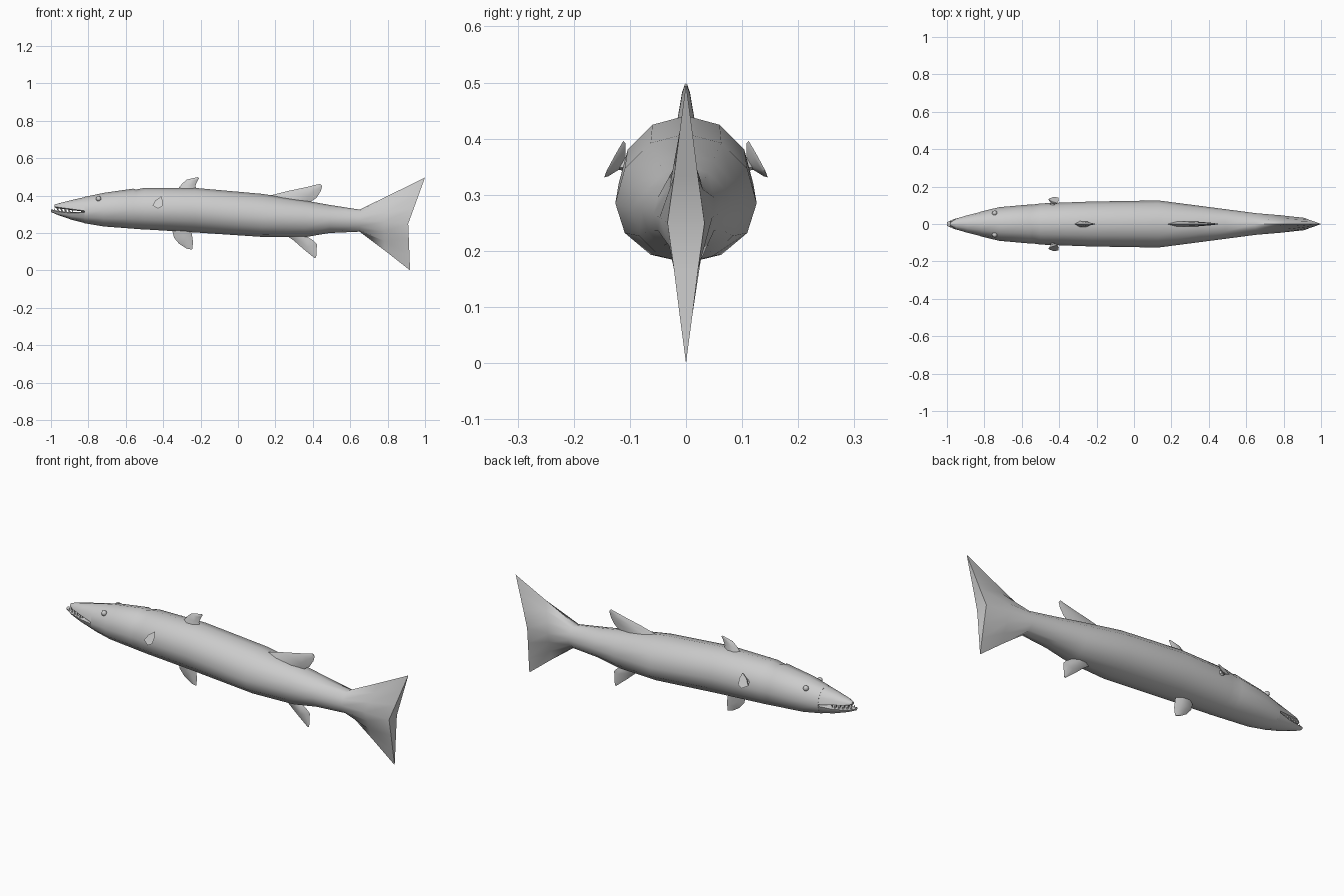
import bpy, bmesh, math
from mathutils import Vector

if "Cube" in bpy.data.objects:
    bpy.data.objects.remove(bpy.data.objects["Cube"])


def finish(name, bm, angle=40):
    bmesh.ops.recalc_face_normals(bm, faces=bm.faces)
    me = bpy.data.meshes.new(name)
    bm.to_mesh(me)
    bm.free()
    ob = bpy.data.objects.new(name, me)
    bpy.context.collection.objects.link(ob)
    bpy.ops.object.select_all(action='DESELECT')
    ob.select_set(True)
    bpy.context.view_layer.objects.active = ob
    bpy.ops.object.shade_smooth_by_angle(angle=math.radians(angle))
    return ob


def loft(name, rings, angle=40):
    """Skin rings of equal count; caps are strips between mirrored points."""
    bm = bmesh.new()
    rows = [[bm.verts.new(p) for p in r] for r in rings]
    n = len(rows[0])
    for a, b in zip(rows, rows[1:]):
        for i in range(n):
            j = (i + 1) % n
            bm.faces.new((a[i], a[j], b[j], b[i]))
    for r in (rows[0], rows[-1]):
        for i in range(n // 2):
            quad = []
            for k in (i, i + 1, n - i - 1, (n - i) % n):
                if r[k] not in quad:
                    quad.append(r[k])
            bm.faces.new(quad)
    return finish(name, bm, angle)


def section(x, top, mid, bottom, half, n=12):
    pts = []
    for i in range(n):
        a = 2 * math.pi * i / n
        c = math.cos(a)
        pts.append((x, half * math.sin(a), mid + c * (top - mid if c > 0 else mid - bottom)))
    return pts


def tail_section(top, mid, bottom, half, n=12):
    """Pointed, swept section; top, mid and bottom are (x, z)."""
    pts = []
    for i in range(n):
        t = 1 - 4 * i / n if i <= n // 2 else -3 + 4 * i / n
        end, u = (top, t) if t >= 0 else (bottom, -t)
        side = 0 if i in (0, n // 2) else (1 if i < n // 2 else -1)
        pts.append((mid[0] + (end[0] - mid[0]) * u,
                    side * (half * (1 - u) ** 1.2 + 0.003),
                    mid[1] + (end[1] - mid[1]) * u))
    return pts


# Body running into the tail fin
body = [section(*s) for s in (
    (-0.82, 0.393, 0.314, 0.252, 0.066),
    (-0.72, 0.414, 0.32, 0.235, 0.090),
    (-0.56, 0.437, 0.325, 0.223, 0.104),
    (-0.545, 0.432, 0.325, 0.221, 0.103),
    (-0.50, 0.441, 0.325, 0.219, 0.110),
    (-0.23, 0.441, 0.32, 0.203, 0.120),
    (0.13, 0.409, 0.285, 0.179, 0.126),
    (0.36, 0.373, 0.275, 0.178, 0.096),
    (0.49, 0.350, 0.272, 0.200, 0.079),
    (0.65, 0.325, 0.266, 0.207, 0.058))]
body.append(tail_section((0.825, 0.41), (0.78, 0.26), (0.785, 0.106), 0.044))
body.append(tail_section((1.0, 0.497), (0.91, 0.25), (0.92, 0.0), 0.030))
loft("body_and_tail", body, 50)

# Open jaws
loft("upper_jaw", [section(*s) for s in (
    (-0.98, 0.352, 0.341, 0.336, 0.010),
    (-0.95, 0.361, 0.336, 0.329, 0.029),
    (-0.89, 0.376, 0.328, 0.323, 0.047),
    (-0.81, 0.394, 0.317, 0.312, 0.067))])
loft("lower_jaw", [section(*s) for s in (
    (-1.0, 0.327, 0.322, 0.312, 0.010),
    (-0.96, 0.317, 0.312, 0.295, 0.027),
    (-0.89, 0.311, 0.306, 0.271, 0.046),
    (-0.81, 0.315, 0.310, 0.251, 0.067))])

# Teeth along both jaws
bm = bmesh.new()
for side in (-1, 1):
    for i in range(5):
        f = i / 4
        for root, tip in (((-0.965 + 0.08 * f, 0.334 - 0.008 * f), -0.016),
                          ((-0.98 + 0.08 * f, 0.317 - 0.007 * f), 0.014)):
            y = side * (0.013 + 0.024 * f)
            base = [bm.verts.new((root[0] + 0.006 * math.cos(k * math.pi / 2),
                                  y + 0.005 * math.sin(k * math.pi / 2), root[1])) for k in range(4)]
            top = bm.verts.new((root[0], y, root[1] + tip))
            for k in range(4):
                bm.faces.new((base[k], base[(k + 1) % 4], top))
            bm.faces.new(base)
finish("teeth", bm, 20)


# Vertical fins: spans of leading (x, z), trailing (x, z), half thickness
def fin(name, spans):
    rings = []
    for lx, lz, tx, tz, h in spans:
        lead, trail = Vector((lx, 0, lz)), Vector((tx, 0, tz))
        ring = [lead]
        for side, steps in ((1, (0.3, 0.7)), (-1, (0.7, 0.3))):
            ring += [lead.lerp(trail, s) + Vector((0, side * h, 0)) for s in steps]
            if side == 1:
                ring.append(trail)
        rings.append(ring)
    loft(name, rings, 60)


fin("front_dorsal_fin", [(-0.33, 0.425, -0.22, 0.425, 0.017), (-0.30, 0.462, -0.228, 0.452, 0.011),
                         (-0.275, 0.485, -0.217, 0.478, 0.007), (-0.215, 0.499, -0.208, 0.492, 0.002)])
fin("rear_dorsal_fin", [(0.15, 0.395, 0.37, 0.355, 0.015), (0.27, 0.425, 0.42, 0.388, 0.010),
                        (0.36, 0.444, 0.443, 0.425, 0.006), (0.44, 0.463, 0.45, 0.450, 0.002)])
fin("pelvic_fin", [(-0.355, 0.225, -0.25, 0.22, 0.017), (-0.342, 0.175, -0.245, 0.185, 0.012),
                   (-0.315, 0.142, -0.24, 0.15, 0.008), (-0.275, 0.117, -0.245, 0.11, 0.003)])
fin("anal_fin", [(0.25, 0.192, 0.36, 0.187, 0.016), (0.30, 0.158, 0.405, 0.158, 0.010),
                 (0.345, 0.118, 0.422, 0.14, 0.006), (0.41, 0.065, 0.418, 0.07, 0.002)])

# Paired pectoral fins: narrow stalk flaring to a tilted blade
outline = [(-0.458, 0.347), (-0.44, 0.375), (-0.41, 0.396),
           (-0.402, 0.370), (-0.405, 0.343), (-0.428, 0.331)]
for side, label in ((-1, "front"), (1, "back")):
    rings = []
    for scale, out in ((0.6, -0.035), (0.35, -0.012), (0.9, 0.0), (1.0, 0.006)):
        ring = []
        for x, z in outline:
            px, pz = -0.44 + (x + 0.44) * scale, 0.352 + (z - 0.352) * scale
            y = 0.127 + out - 0.55 * (pz - 0.352) + 0.1 * (px + 0.44)
            ring.append((px, side * y, pz))
        rings.append(ring)
    loft("pectoral_fin_" + label, rings)

    # Eye
    bm = bmesh.new()
    bmesh.ops.create_uvsphere(bm, u_segments=12, v_segments=8, radius=0.014)
    bmesh.ops.translate(bm, verts=bm.verts, vec=(-0.745, side * 0.058, 0.383))
    finish("eye_" + label, bm)
